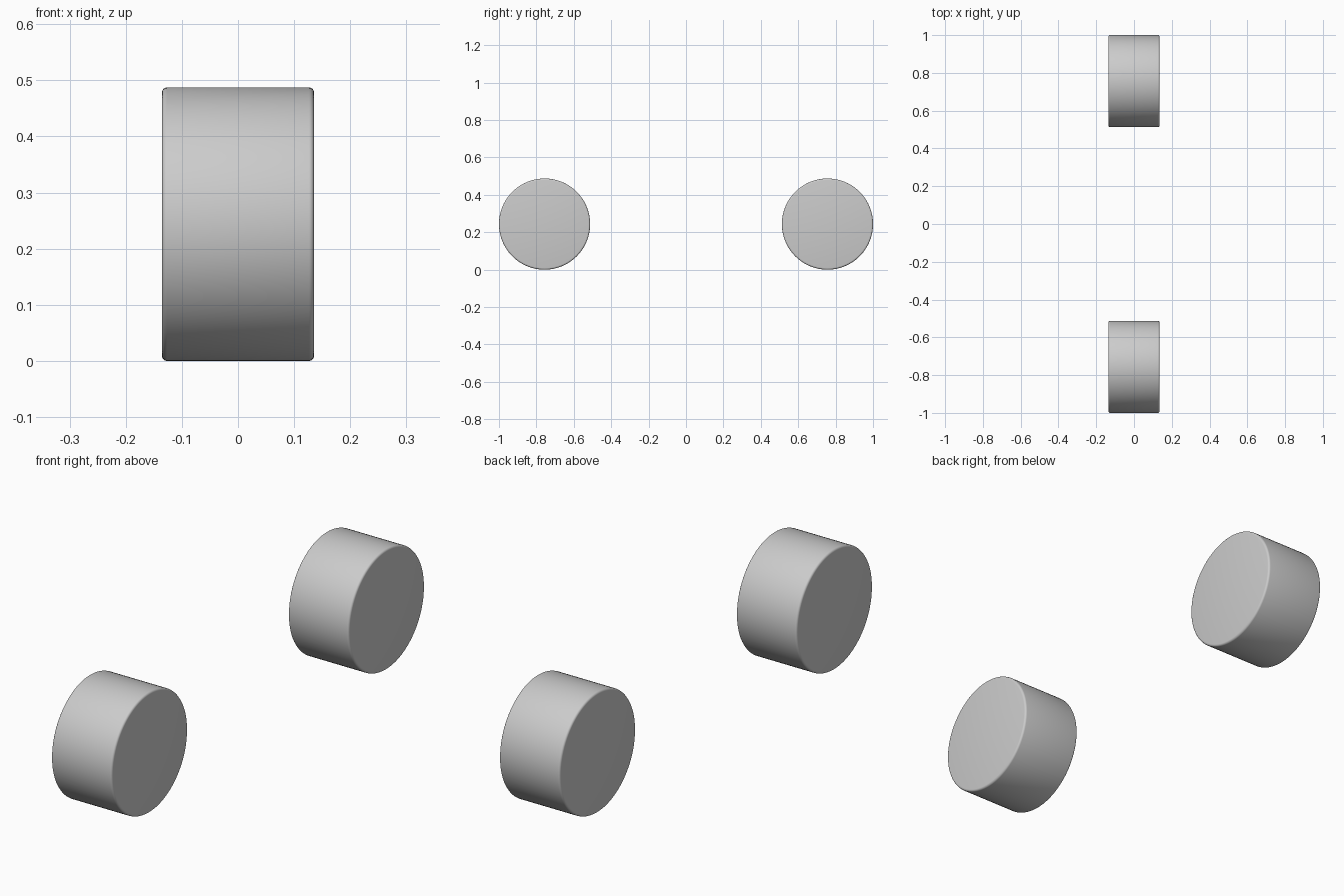
import bpy, math

if "Cube" in bpy.data.objects:
    bpy.data.objects.remove(bpy.data.objects["Cube"])

RADIUS, WIDTH, BEVEL = 0.2437, 0.271, 0.009


def wheel(name, y):
    # Solid disc lying along x, with a small rounded rim
    bpy.ops.mesh.primitive_cylinder_add(
        vertices=96, radius=RADIUS, depth=WIDTH,
        location=(0, y, RADIUS), rotation=(0, math.pi / 2, 0))
    obj = bpy.context.object
    obj.name = name
    bevel = obj.modifiers.new("rounded_rim", 'BEVEL')
    bevel.width = BEVEL
    bevel.segments = 4
    bevel.limit_method = 'ANGLE'
    bevel.angle_limit = math.radians(40)
    bpy.ops.object.modifier_apply(modifier=bevel.name)
    bpy.ops.object.shade_smooth_by_angle(angle=math.radians(35))
    return obj


# Front and rear wheels, touching y = -1 and y = 1
wheel("front_wheel", -(1 - RADIUS))
wheel("rear_wheel", 1 - RADIUS)
